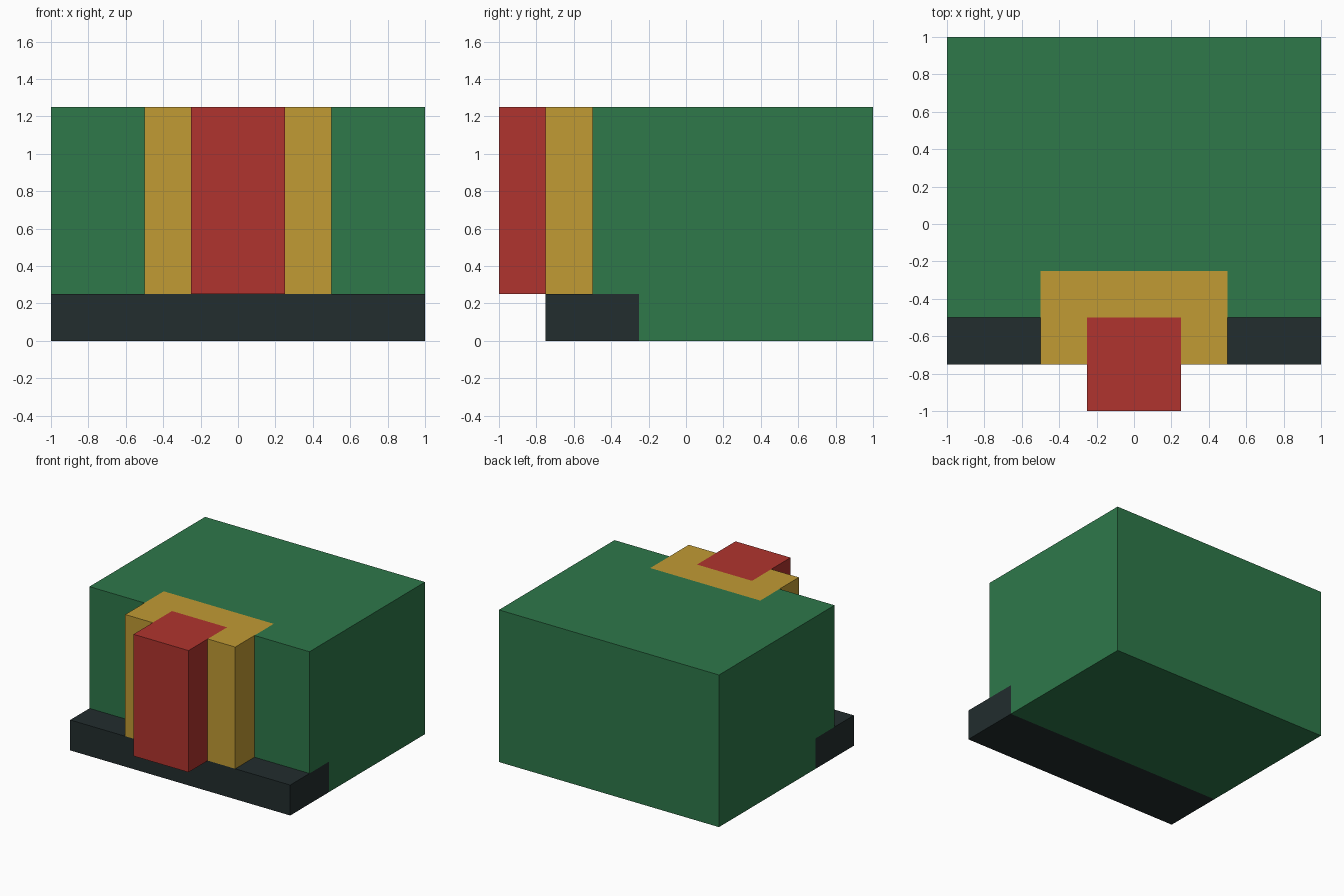
import bpy
import bmesh

cube = bpy.data.objects.get("Cube")
if cube:
    bpy.data.objects.remove(cube, do_unlink=True)


def material(name, rgb):
    """Flat material from 0-255 sRGB values, stored as linear."""
    lin = [((c / 255 + 0.055) / 1.055) ** 2.4 for c in rgb]
    mat = bpy.data.materials.new(name)
    mat.use_nodes = True
    mat.diffuse_color = (*lin, 1)
    mat.node_tree.nodes["Principled BSDF"].inputs["Base Color"].default_value = (*lin, 1)
    return mat


def prism(name, plan, z0, z1, mat):
    """Extrude a counter-clockwise plan outline from z0 up to z1."""
    bm = bmesh.new()
    low = [bm.verts.new((x, y, z0)) for x, y in plan]
    high = [bm.verts.new((x, y, z1)) for x, y in plan]
    bm.faces.new(low[::-1])
    bm.faces.new(high)
    n = len(plan)
    for i in range(n):
        j = (i + 1) % n
        bm.faces.new((low[i], low[j], high[j], high[i]))
    mesh = bpy.data.meshes.new(name)
    bm.to_mesh(mesh)
    bm.free()
    mesh.materials.append(mat)
    obj = bpy.data.objects.new(name, mesh)
    bpy.context.collection.objects.link(obj)
    return obj


def rect(half, y0, y1):
    return [(-half, y0), (half, y0), (half, y1), (-half, y1)]


def notched(half, y0, y1, notch_half, notch_y):
    """Rectangle with a centred slot open to the front."""
    return [(-half, y0), (-notch_half, y0), (-notch_half, notch_y),
            (notch_half, notch_y), (notch_half, y0),
            (half, y0), (half, y1), (-half, y1)]


green = material("green", (46, 120, 74))
yellow = material("ochre yellow", (193, 155, 52))
red = material("red", (176, 52, 46))
dark = material("dark slate", (34, 45, 46))

STEP, TOP = 0.25, 1.25

# Main block: slotted upper body on a shorter rear foot
prism("main_body", notched(1, -0.5, 1, 0.5, -0.25), STEP, TOP, green)
prism("main_foot", rect(1, -0.25, 1), 0, STEP, green)

# Dark plinth running across the front
prism("front_plinth", rect(1, -0.75, -0.25), 0, STEP, dark)

# Upright yellow surround set into the body, with the red block in its slot
prism("yellow_surround", notched(0.5, -0.75, -0.25, 0.25, -0.5), STEP, TOP, yellow)
prism("red_block", rect(0.25, -1, -0.5), STEP, TOP, red)
